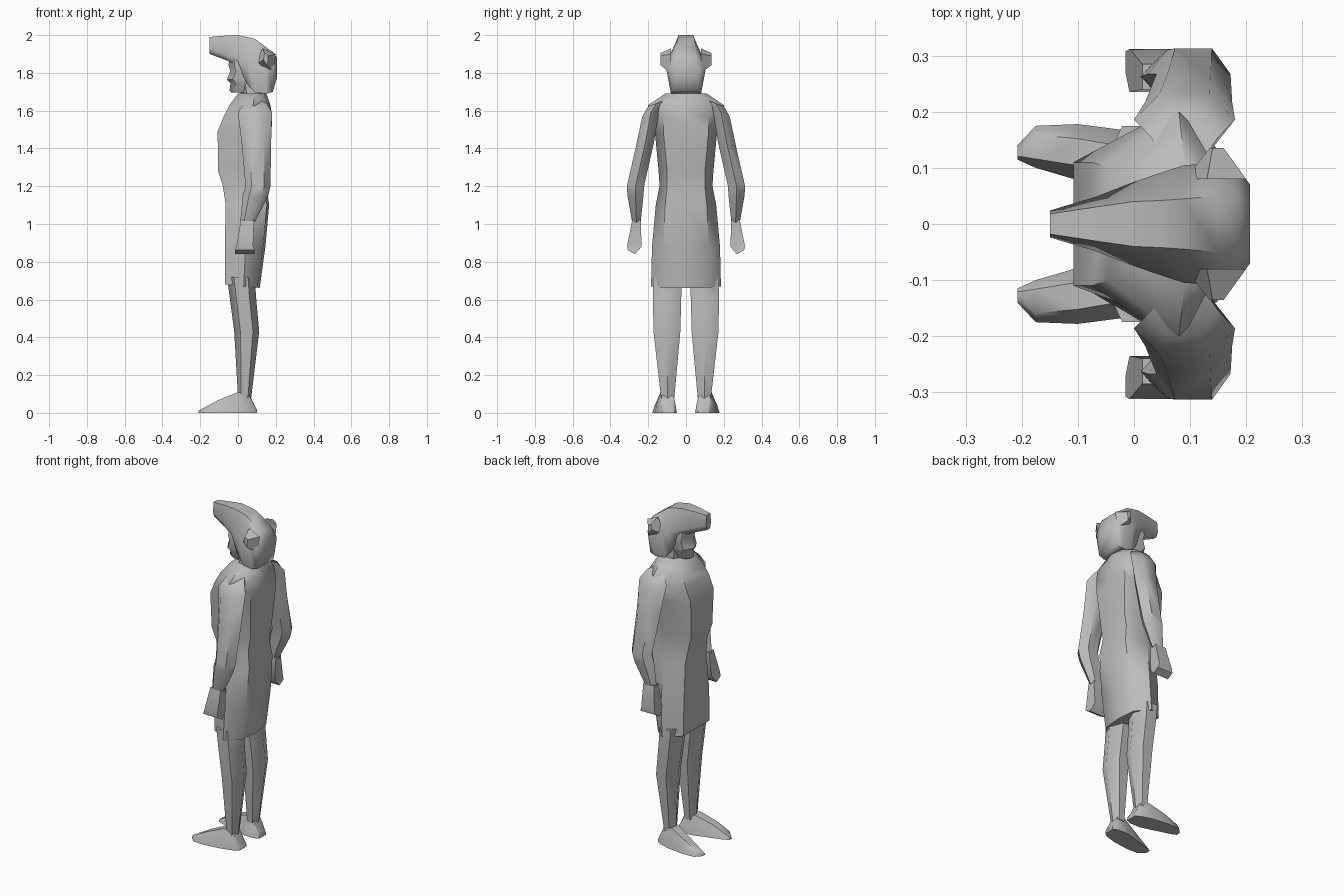
import bpy, bmesh, math

grey = bpy.data.materials.new("plain_grey")
grey.diffuse_color = (0.5, 0.5, 0.5, 1)


def loft(name, rings, angle=50):
    """Skin equal-length rings of points and cap both ends."""
    bm = bmesh.new()
    rows = [[bm.verts.new(p) for p in r] for r in rings]
    n = len(rows[0])
    for a, b in zip(rows, rows[1:]):
        for i in range(n):
            j = (i + 1) % n
            bm.faces.new((a[i], a[j], b[j], b[i]))
    bm.faces.new(rows[0][::-1])
    bm.faces.new(rows[-1])
    bmesh.ops.recalc_face_normals(bm, faces=bm.faces)
    me = bpy.data.meshes.new(name)
    bm.to_mesh(me)
    bm.free()
    me.materials.append(grey)
    ob = bpy.data.objects.new(name, me)
    bpy.context.collection.objects.link(ob)
    bpy.ops.object.select_all(action='DESELECT')
    bpy.context.view_layer.objects.active = ob
    ob.select_set(True)
    bpy.ops.object.shade_smooth_by_angle(angle=math.radians(angle))
    return ob


def body_ring(z, xf, wf, xs, ws, xb, wb, tilt=0.0):
    """Symmetric seven-point section: flat front, side points, rounded back."""
    half = [(xf, wf), (xs, ws), (xb - 0.012, wb)]
    pts = half + [(xb, 0)] + [(x, -y) for x, y in reversed(half)]
    return [(x, y, z - tilt * (x - xs)) for x, y in pts]


def limb_ring(z, x0, x1, y0, y1, side, tilt=0.0, n=6):
    """Six-sided section of a limb filling the given bounds."""
    cx, cy, rx, ry = (x0 + x1) / 2, (y0 + y1) / 2, (x1 - x0) / 2, (y1 - y0) / 2
    out = []
    for i in range(n):
        a = 2 * math.pi * i / n
        dy = ry * math.sin(a) / math.sin(math.pi / 3)
        out.append((cx + rx * math.cos(a), side * (cy + dy), z - tilt * dy))
    return out


# Dress with shoulders
loft("dress", [body_ring(*r) for r in (
    (0.67, -0.07, 0.125, 0.03, 0.185, 0.115, 0.12, 0.1),
    (0.88, -0.07, 0.12, 0.04, 0.18, 0.145, 0.12),
    (1.10, -0.065, 0.10, 0.04, 0.16, 0.165, 0.11),
    (1.20, -0.08, 0.09, 0.04, 0.14, 0.15, 0.10),
    (1.28, -0.105, 0.10, 0.04, 0.145, 0.165, 0.10),
    (1.49, -0.108, 0.11, 0.04, 0.165, 0.178, 0.12),
    (1.57, -0.075, 0.11, 0.06, 0.20, 0.18, 0.12),
    (1.63, -0.045, 0.10, 0.08, 0.20, 0.172, 0.12),
    (1.69, 0.0, 0.06, 0.09, 0.11, 0.15, 0.07))])

# Neck
loft("neck", [limb_ring(z, x0, x1, -0.055, 0.055, 1)
              for z, x0, x1 in ((1.65, 0.02, 0.15), (1.78, 0.0, 0.13))])

# Face: forehead, brow, nose, mouth, chin
loft("face", [[(xf, -0.012, z), (xf, 0.012, z), (xf + 0.03, w, z), (0.12, w, z),
               (0.12, -w, z), (xf + 0.03, -w, z)] for z, xf, w in (
    (1.695, -0.035, 0.03), (1.705, -0.045, 0.035), (1.745, -0.04, 0.055),
    (1.765, -0.058, 0.06), (1.81, -0.04, 0.065), (1.84, -0.05, 0.065),
    (1.89, -0.045, 0.06))])


# Swept hair with pointed fringe, lofted front to back
def hair_ring(x, zl, wl, zm, wm, zt, wt):
    half = [(wl, zl), (wm, zm), (wt, zt)]
    return [(x, y, z) for y, z in half + [(-y, z) for y, z in reversed(half)]]


loft("hair", [hair_ring(*r) for r in (
    (-0.15, 1.90, 0.012, 1.93, 0.024, 1.99, 0.018),
    (-0.07, 1.87, 0.03, 1.90, 0.048, 1.997, 0.03),
    (0.0, 1.84, 0.055, 1.88, 0.075, 2.0, 0.04),
    (0.05, 1.74, 0.07, 1.86, 0.092, 1.99, 0.042),
    (0.09, 1.695, 0.075, 1.85, 0.105, 1.98, 0.045),
    (0.15, 1.69, 0.08, 1.84, 0.108, 1.935, 0.05),
    (0.185, 1.70, 0.075, 1.83, 0.10, 1.91, 0.05),
    (0.207, 1.78, 0.05, 1.82, 0.07, 1.88, 0.04))], 60)

for s, tag in ((1, "left"), (-1, "right")):
    # Hair tuft beside the head
    loft("hair_tuft_" + tag, [[(x, s * y, z) for x, z in pts] for y, pts in (
        (0.08, ((0.09, 1.84), (0.19, 1.80), (0.20, 1.90), (0.13, 1.93))),
        (0.135, ((0.135, 1.87), (0.155, 1.84), (0.16, 1.89), (0.14, 1.905))))])

    # Arm from shoulder to wrist
    loft("arm_" + tag, [limb_ring(z, x0, x1, y0, y1, s, t) for z, x0, x1, y0, y1, t in (
        (1.64, 0.03, 0.15, 0.11, 0.20, 0.35),
        (1.59, 0.0, 0.18, 0.14, 0.232, 0.5),
        (1.42, 0.02, 0.175, 0.17, 0.265, 0.2),
        (1.20, 0.04, 0.172, 0.222, 0.313, 0),
        (1.15, 0.025, 0.16, 0.225, 0.31, 0),
        (1.01, 0.012, 0.09, 0.24, 0.285, 0))])

    # Closed hand
    loft("hand_" + tag, [[(x0, s * y0, z0), (x1, s * y0, z0), (x1, s * y1, z1), (x0, s * y1, z1)]
                         for x0, x1, y0, y1, z0, z1 in (
        (0.015, 0.085, 0.24, 0.285, 1.02, 1.02),
        (-0.008, 0.08, 0.235, 0.312, 0.88, 0.885),
        (-0.015, 0.088, 0.27, 0.308, 0.84, 0.862))])

    # Leg
    loft("leg_" + tag, [limb_ring(z, x0, x1, y0, y1, s) for z, x0, x1, y0, y1 in (
        (0.72, -0.058, 0.09, 0.02, 0.175),
        (0.62, -0.045, 0.095, 0.025, 0.175),
        (0.43, -0.02, 0.112, 0.03, 0.172),
        (0.08, 0.0, 0.07, 0.062, 0.132))])

    # Shoe, lofted from heel to toe
    loft("shoe_" + tag, [[(x, s * y0, 0.0), (x, s * y1, 0.0), (x, s * (y1 - d), z * 0.6),
                          (x - k, s * (y1 - 2 * d), z), (x - k, s * (y0 + 2 * d), z),
                          (x, s * (y0 + d), z * 0.6)]
                         for x, y0, y1, z, d, k in (
        (0.10, 0.06, 0.125, 0.03, 0.005, 0.01),
        (0.07, 0.048, 0.145, 0.095, 0.01, 0.01),
        (0.0, 0.048, 0.165, 0.11, 0.015, 0.0),
        (-0.10, 0.078, 0.178, 0.07, 0.013, 0.0),
        (-0.175, 0.10, 0.175, 0.03, 0.008, 0.0),
        (-0.208, 0.115, 0.14, 0.012, 0.003, 0.0))])
